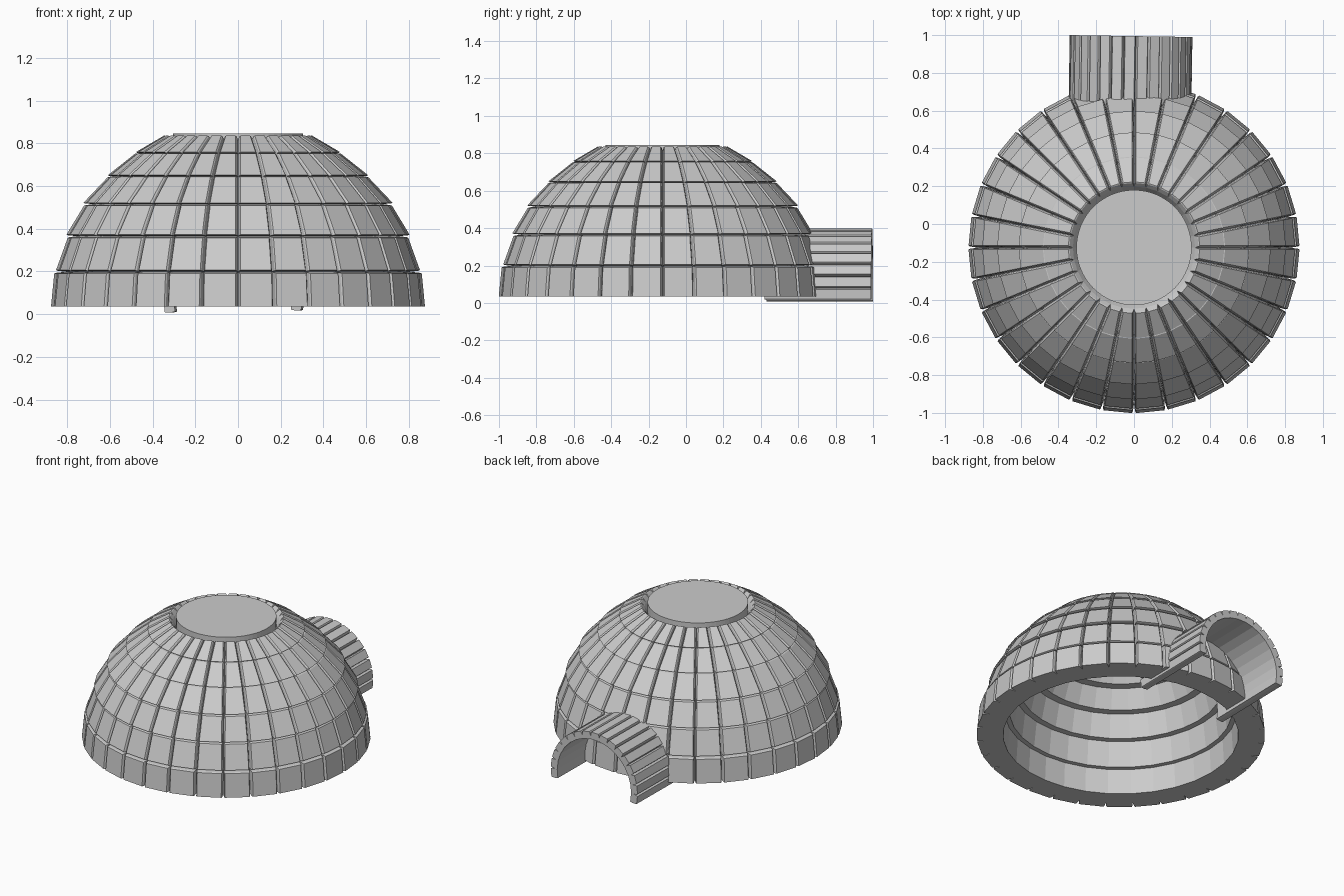
import bpy, bmesh, math
from mathutils import Vector, Matrix

if "Cube" in bpy.data.objects:
    bpy.data.objects.remove(bpy.data.objects["Cube"])

CENTRE_Y = -0.125
N = 32


def make_object(name, bm):
    bmesh.ops.recalc_face_normals(bm, faces=bm.faces)
    mesh = bpy.data.meshes.new(name)
    bm.to_mesh(mesh)
    bm.free()
    ob = bpy.data.objects.new(name, mesh)
    bpy.context.collection.objects.link(ob)
    return ob


def loft(bm, sections):
    """Closed block through a stack of four-point sections."""
    rows = [[bm.verts.new(p) for p in s] for s in sections]
    for a, b in zip(rows, rows[1:]):
        for k in range(4):
            bm.faces.new((a[k], a[(k + 1) % 4], b[(k + 1) % 4], b[k]))
    bm.faces.new(rows[0])
    bm.faces.new(rows[-1])


def polar(p, a):
    return Vector((p.x * math.sin(a), CENTRE_Y - p.x * math.cos(a), p.y))


# depth fraction from the outside face, and gap at that depth
LAYERS = [(1, 0), (0.3, 0), (0.05, 0.006), (0, 0.011)]

# each course: outer bottom, outer top, inner bottom, inner top as (radius, z)
COURSES = [
    ((.876, .035), (.860, .198), (.715, .035), (.705, .198)),
    ((.855, .198), (.795, .365), (.675, .198), (.655, .365)),
    ((.808, .365), (.717, .515), (.615, .365), (.580, .515)),
    ((.730, .515), (.605, .647), (.530, .515), (.480, .640)),
    ((.617, .645), (.475, .757), (.420, .635), (.360, .730)),
    ((.485, .755), (.340, .840), (.320, .720), (.285, .745)),
]

# dome courses of grooved blocks
for i, course in enumerate(COURSES):
    ob_, ot, ib, it = [Vector(p) for p in course]
    bm = bmesh.new()
    for k in range(N):
        a0, a1 = 2 * math.pi * k / N, 2 * math.pi * (k + 1) / N
        secs = []
        for t, gap in LAYERS:
            lo, hi = ob_.lerp(ib, t), ot.lerp(it, t)
            up = (hi - lo).normalized() * gap * 0.8
            if i > 0:
                lo = lo + up
            hi = hi - up
            g0, g1 = gap / lo.x, gap / hi.x
            secs.append([polar(lo, a0 + g0), polar(lo, a1 - g0),
                         polar(hi, a1 - g1), polar(hi, a0 + g1)])
        loft(bm, secs)
    make_object("dome_course_%d" % (i + 1), bm)

# round plug closing the top
bm = bmesh.new()
bmesh.ops.create_cone(bm, cap_ends=True, segments=64, radius1=.305, radius2=.305,
                      depth=.125, matrix=Matrix.Translation((0, CENTRE_Y, .7825)))
make_object("top_plug", bm)

# entrance tunnel: arch of long narrow blocks
bm = bmesh.new()
R, T, M = .325, .048, 17
start, end = math.radians(-11), math.radians(193)
for k in range(M):
    a0 = start + (end - start) * k / M
    a1 = start + (end - start) * (k + 1) / M
    secs = []
    for t, gap in [(1, 0), (0.6, 0), (0.1, .005), (0, .008)]:
        r = R - T * t
        g = gap / r
        secs.append([(r * math.cos(a), y, r * math.sin(a))
                     for a, y in ((a0 + g, -.285), (a1 - g, -.285),
                                  (a1 - g, .285), (a0 + g, .285))])
    loft(bm, secs)
tunnel = make_object("entrance_tunnel", bm)
tunnel.location = (-.02, .71, .074)
tunnel.rotation_euler = (0, 0, math.radians(-0.9))
